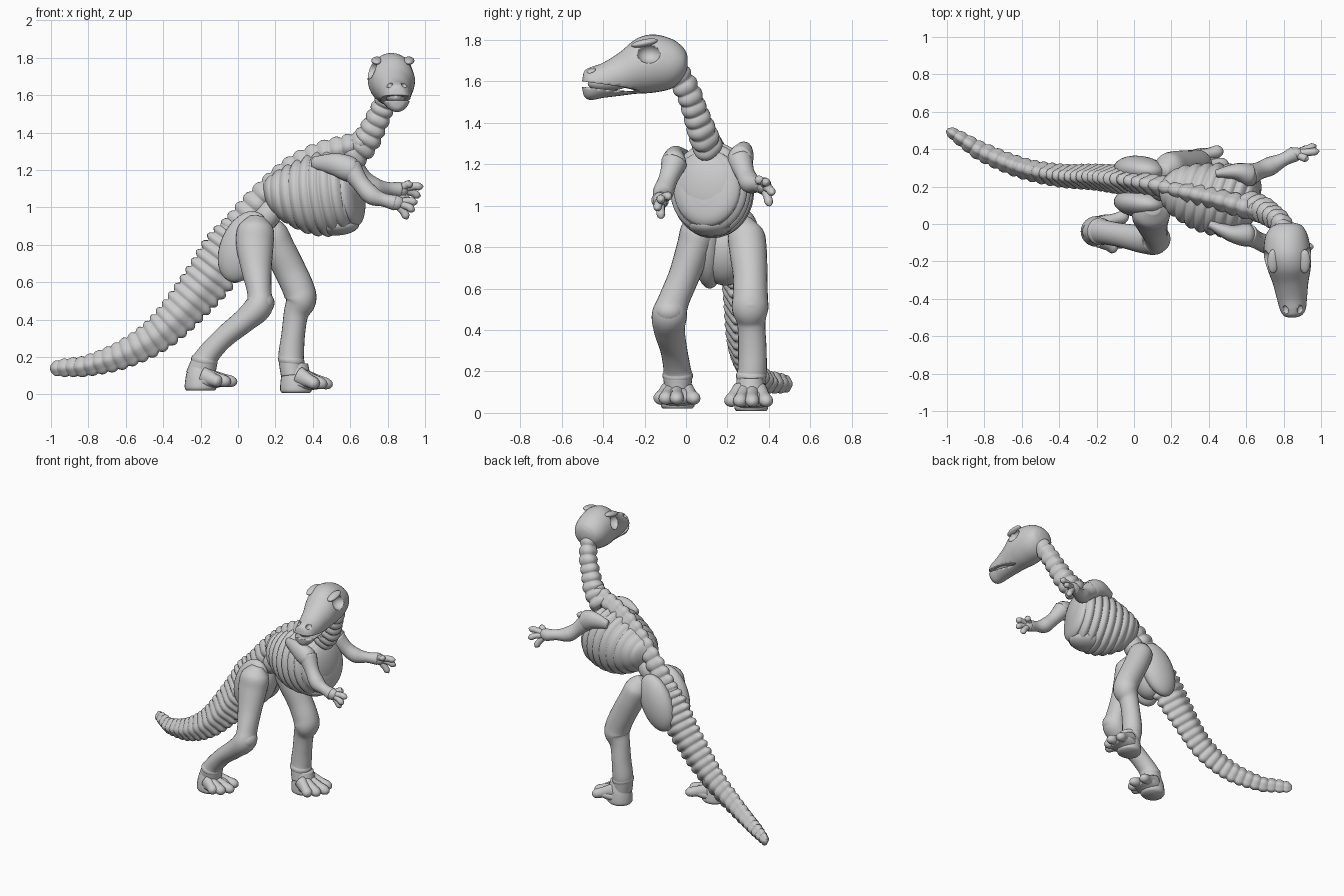
import bpy, bmesh
from math import sin, cos, pi
from mathutils import Vector, Euler


def finish(name, bm):
    bmesh.ops.recalc_face_normals(bm, faces=bm.faces)
    me = bpy.data.meshes.new(name)
    bm.to_mesh(me)
    bm.free()
    for p in me.polygons:
        p.use_smooth = True
    ob = bpy.data.objects.new(name, me)
    bpy.context.collection.objects.link(ob)
    return ob


def catmull(a, b, c, d, t):
    return [0.5 * (2*q + (r-p)*t + (2*p-5*q+4*r-s)*t*t + (3*q-p-3*r+s)*t**3)
            for p, q, r, s in zip(a, b, c, d)]


# Smooth tube through (x, y, z, half width, half height) rows, optionally ridged
def loft(name, pts, steps=24, n=20, ridges=0, amp=0.1, pinch=0.0, up=(0, 0, 1), normal=None):
    rows, k = [], len(pts) - 1
    for i in range(steps + 1):
        u = i / steps * k
        j = min(int(u), k - 1)
        rows.append(catmull(pts[max(j-1, 0)], pts[j], pts[j+1], pts[min(j+2, k)], u - j))
    ps = [Vector(r[:3]) for r in rows]
    dist = [0.0]
    for a, b in zip(ps, ps[1:]):
        dist.append(dist[-1] + (b - a).length)
    bm, rings = bmesh.new(), []
    for i, r in enumerate(rows):
        t = normal or (ps[min(i+1, steps)] - ps[max(i-1, 0)])
        t = Vector(t).normalized()
        side = Vector(up).cross(t).normalized()
        top = Vector(up).normalized() if normal else t.cross(side)
        f = 1.0
        if ridges:
            f = 1 - amp + 1.6 * amp * abs(sin(pi * ridges * dist[i] / dist[-1])) ** 0.8
        ring = []
        for m in range(n):
            a = 2 * pi * m / n
            w = max(r[3], 0.004) * (1 - pinch + pinch * cos(4 * a))
            ring.append(bm.verts.new(ps[i] + f * (side * cos(a) * w + top * sin(a) * max(r[4], 0.004))))
        rings.append(ring)
    for a, b in zip(rings, rings[1:]):
        for m in range(n):
            bm.faces.new((a[m], a[(m+1) % n], b[(m+1) % n], b[m]))
    bm.faces.new(rings[0])
    bm.faces.new(rings[-1])
    return finish(name, bm)


def blob(name, loc, radii, rot=(0, 0, 0)):
    bm = bmesh.new()
    bmesh.ops.create_uvsphere(bm, u_segments=24, v_segments=16, radius=1)
    e = Euler(rot).to_matrix()
    for v in bm.verts:
        v.co = e @ Vector([c * s for c, s in zip(v.co, radii)]) + Vector(loc)
    return finish(name, bm)


def cut(target, cutter):
    m = target.modifiers.new("cut", 'BOOLEAN')
    m.operation, m.solver, m.object = 'DIFFERENCE', 'EXACT', cutter
    bpy.context.view_layer.objects.active = target
    bpy.ops.object.modifier_apply(modifier=m.name)
    bpy.data.objects.remove(cutter)


# Spine: tail, back and neck vertebrae
loft("tail", [(-1, .505, .14, .012, .02), (-.97, .485, .14, .03, .04), (-.9, .44, .145, .04, .048),
              (-.8, .38, .155, .05, .055), (-.6, .30, .22, .055, .075), (-.4, .26, .345, .06, .095),
              (-.2, .25, .565, .068, .12), (-.05, .235, .77, .075, .135), (.03, .225, .9, .06, .1)],
     steps=260, n=24, ridges=25, amp=.13, pinch=.14)
loft("back_spine", [(-.08, .24, .78, .05, .08), (.04, .22, .93, .055, .09), (.15, .20, 1.07, .055, .075),
                    (.3, .165, 1.20, .055, .075), (.45, .13, 1.28, .055, .07), (.6, .09, 1.325, .06, .065),
                    (.69, .07, 1.36, .06, .06)], steps=180, n=24, ridges=15, amp=.15, pinch=.12)
loft("neck", [(.6, .11, 1.27, .07, .08), (.68, .08, 1.35, .07, .075), (.735, .045, 1.45, .062, .066),
              (.78, .01, 1.55, .058, .062), (.81, -.05, 1.65, .055, .06)],
     steps=100, n=24, ridges=8, amp=.13, pinch=.06)

# Rib cage with ridged ribs, chest plate and breastbone
loft("rib_cage", [(.15, .20, 1.08, .05, .06), (.2, .19, 1.065, .115, .115), (.28, .17, 1.06, .155, .165),
                  (.36, .15, 1.06, .18, .2), (.44, .135, 1.07, .193, .222), (.52, .12, 1.08, .193, .222),
                  (.59, .105, 1.085, .18, .2), (.64, .095, 1.08, .13, .15), (.655, .09, 1.08, .06, .08)],
     steps=130, n=40, ridges=9, amp=.055, normal=(.96, -.28, .12), up=(-.12, 0, 1))
blob("chest_plate", (.59, .105, 1.07), (.075, .17, .19), (0, 0, -.28))
blob("breastbone", (.52, .12, .91), (.13, .11, .06), (0, 0, -.28))

# Shoulder blades, arms and fingers
arms = {
    "near": ([(.40, .0, 1.24), (.52, -.05, 1.23), (.61, -.06, 1.2)],
             [(.60, -.055, 1.21), (.655, -.085, 1.13), (.715, -.11, 1.065), (.78, -.12, 1.04), (.84, -.125, 1.025)],
             [(.91, -.12, .94), (.945, -.14, .985), (.96, -.12, 1.03), (.90, -.075, 1.05)]),
    "far": ([(.44, .27, 1.24), (.55, .28, 1.25), (.62, .26, 1.22)],
            [(.61, .26, 1.22), (.67, .285, 1.155), (.73, .31, 1.11), (.80, .345, 1.1), (.86, .375, 1.095)],
            [(.93, .405, 1.0), (.975, .42, 1.06), (.99, .39, 1.115), (.93, .345, 1.13)])}
for side, (blade, arm, tips) in arms.items():
    loft(side + "_shoulder_blade", [(*blade[0], .02, .03), (*blade[1], .045, .06), (*blade[2], .06, .065),
                                    (blade[2][0] + .05, blade[2][1], blade[2][2] - .01, .02, .02)])
    loft(side + "_arm", [(*p, r, r) for p, r in zip(arm, (.062, .047, .05, .036, .042))])
    wrist = Vector(arm[-1])
    blob(side + "_palm", wrist, (.05, .035, .04))
    for i, tip in enumerate(tips):
        tip = Vector(tip)
        mid = wrist.lerp(tip, .6) + Vector((0, 0, .006))
        loft(f"{side}_finger_{i+1}", [(*wrist, .022, .022), (*mid, .02, .02), (*wrist.lerp(tip, .85), .02, .02),
                                      (*tip, .005, .005)], steps=12, n=12)

# Pelvis
blob("pelvis_core", (.04, .19, .77), (.11, .12, .16), (0, .3, 0))
blob("far_hip_bone", (.03, .29, .79), (.125, .075, .2), (0, .4, -.1))
blob("near_hip_bone", (.03, .11, .79), (.125, .075, .2), (0, .4, -.1))
blob("waist", (.16, .19, .96), (.07, .07, .1), (0, .6, 0))

# Legs, ankles and toes
legs = {
    "near": ([(.10, .08, .95, .03, .04), (.095, .065, .89, .085, .095), (.09, .04, .8, .085, .1),
              (.10, -.01, .66, .075, .08), (.115, -.06, .54, .075, .065), (.11, -.08, .47, .085, .075),
              (.04, -.08, .40, .075, .065), (-.07, -.06, .31, .065, .058), (-.15, -.045, .225, .065, .06),
              (-.18, -.04, .17, .07, .07), (-.2, -.04, .1, .06, .08)],
             -.285, .02, [(-.09, -.135), (-.04, -.105), (-.005, -.045), (-.03, .045)], .063),
    "far": ([(.15, .29, .93, .03, .04), (.18, .29, .87, .085, .08), (.22, .3, .78, .09, .085),
             (.28, .31, .66, .083, .085), (.325, .31, .56, .085, .085), (.335, .31, .5, .088, .082),
             (.31, .315, .43, .068, .066), (.295, .32, .32, .068, .063), (.285, .32, .22, .07, .068),
             (.285, .315, .17, .07, .066), (.29, .31, .1, .07, .06)],
            .225, .008, [(.43, .205), (.475, .255), (.505, .32), (.475, .395)], .048)}
for side, (leg, heel, base, toes, tipz) in legs.items():
    loft(side + "_leg", leg, steps=70, n=24, up=(1, 0, 0))
    ax, ay, az = leg[-2][:3]
    blob(side + "_kneecap", Vector(leg[5][:3]) + Vector((.025, 0, .02)), (.06, .07, .06))
    blob(side + "_ankle", (ax, ay, az + .01), (.072, .074, .045), (0, .2, 0))
    loft(side + "_heel", [(heel + .09, ay, .17, .055, .06), (heel + .085, ay, .10, .075, .078),
                          (heel + .085, ay, base + .02, .082, .085), (heel + .085, ay, base, .07, .075)],
         up=(1, 0, 0), n=24)
    loft(side + "_sole", [(heel + .03, ay, base + .05, .05, .03), (heel + .1, ay, base + .055, .085, .05),
                          (heel + .17, ay, base + .055, .09, .042), (heel + .22, ay, tipz, .07, .02)])
    for i, (tx, ty) in enumerate(toes):
        a, b = Vector((heel + .1, ay + (ty - ay) * .5, .1)), Vector((tx, ty, tipz))
        loft(f"{side}_toe_{i+1}", [(*a, .04, .05), (*a.lerp(b, .5), .032, .036), (*a.lerp(b, .8), .034, .032),
                                   (*a.lerp(b, .94), .024, .022), (*b, .008, .008)], n=14)

# Skull with eye sockets, nostrils and mouth slit
skull = loft("skull", [(x, y, (t + b) / 2, w, (t - b) / 2) for x, y, t, b, w in [
    (.815, .005, 1.73, 1.66, .04), (.815, -.015, 1.765, 1.61, .085), (.815, -.07, 1.805, 1.565, .115),
    (.82, -.16, 1.826, 1.545, .126), (.83, -.24, 1.805, 1.54, .115), (.838, -.32, 1.74, 1.53, .094),
    (.845, -.40, 1.69, 1.52, .08), (.85, -.46, 1.668, 1.51, .068), (.85, -.49, 1.65, 1.525, .048),
    (.85, -.50, 1.61, 1.56, .02)]], steps=60, n=32, up=(0, 0, 1), normal=(.05, -1, 0))
for s in (-1, 1):
    cut(skull, blob("eye_cutter", (.826 + s * .122, -.19 + s * .01, 1.735), (.06, .058, .048)))
    cut(skull, blob("nostril_cutter", (.85 + s * .04, -.46, 1.655), (.017, .025, .017)))
    blob("eyebrow_left" if s < 0 else "eyebrow_right", (.828 + s * .085, -.2, 1.785), (.03, .065, .018), (.2, 0, 0))
cut(skull, blob("mouth_cutter", (.85, -.47, 1.583), (.16, .25, .014), (-.12, 0, 0)))
blob("mouth_core", (.843, -.36, 1.6), (.055, .115, .045), (.1, 0, 0))
